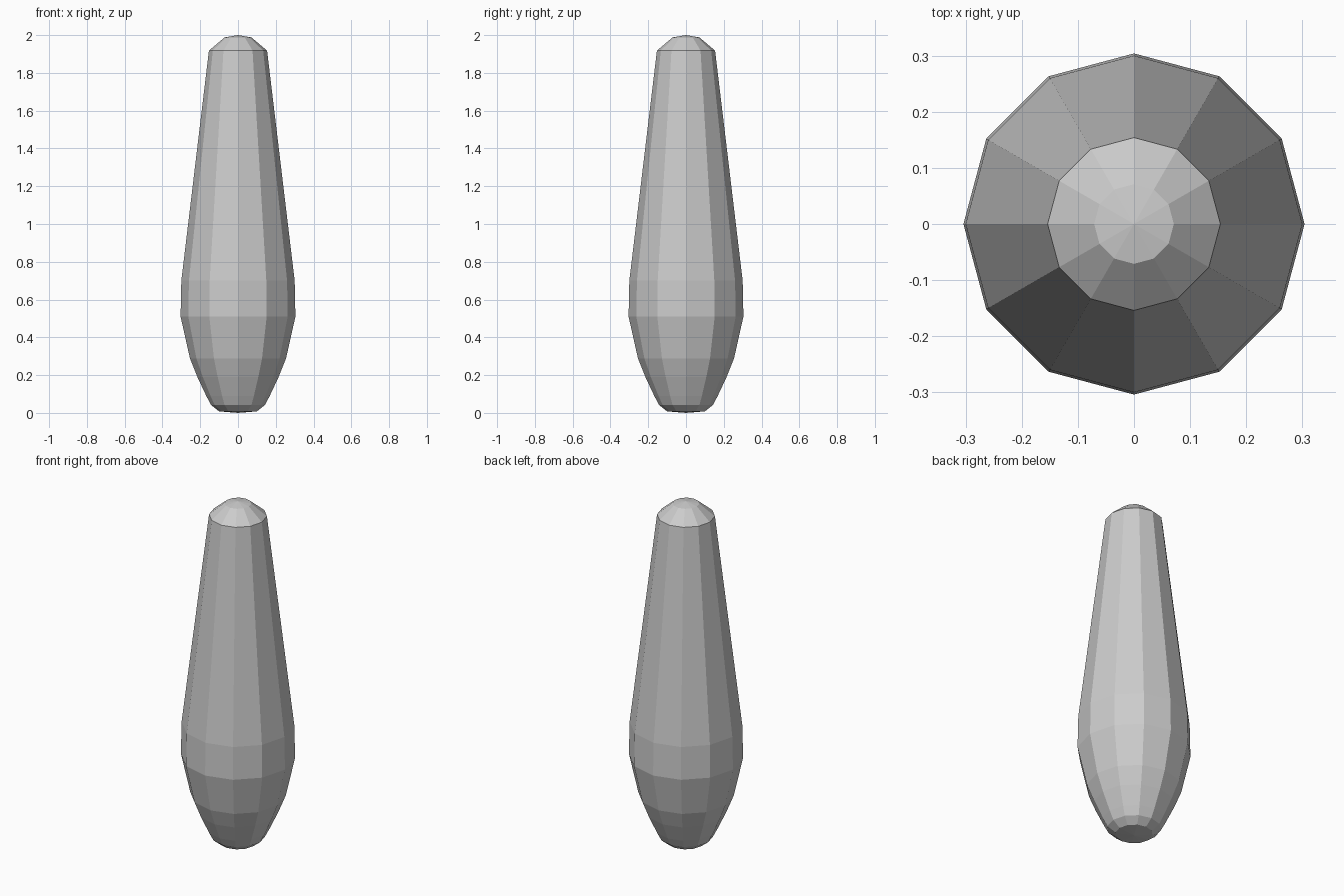
import bpy, bmesh
from math import cos, sin, pi

if "Cube" in bpy.data.objects:
    bpy.data.objects.remove(bpy.data.objects["Cube"])

SIDES = 12
# Profile rings from bottom to top: (radius, height)
PROFILE = [(0.1, 0.008), (0.143, 0.042), (0.168, 0.09), (0.215, 0.19),
           (0.254, 0.287), (0.304, 0.51), (0.3, 0.7), (0.154, 1.918), (0.071, 1.988)]


def lathe(name, profile, bottom, top):
    bm = bmesh.new()
    rings = [[bm.verts.new((r * cos(2 * pi * i / SIDES), r * sin(2 * pi * i / SIDES), z))
              for i in range(SIDES)] for r, z in profile]
    low, high = bm.verts.new((0, 0, bottom)), bm.verts.new((0, 0, top))
    for i in range(SIDES):
        j = (i + 1) % SIDES
        for a, b in zip(rings, rings[1:]):
            bm.faces.new((a[i], a[j], b[j], b[i]))
        bm.faces.new((low, rings[0][j], rings[0][i]))
        bm.faces.new((high, rings[-1][i], rings[-1][j]))
    mesh = bpy.data.meshes.new(name)
    bm.to_mesh(mesh)
    bm.free()
    obj = bpy.data.objects.new(name, mesh)
    bpy.context.collection.objects.link(obj)
    return obj


# Faceted tapered body with rounded base and domed tip
lathe("tapered_body", PROFILE, 0.0, 2.0)
